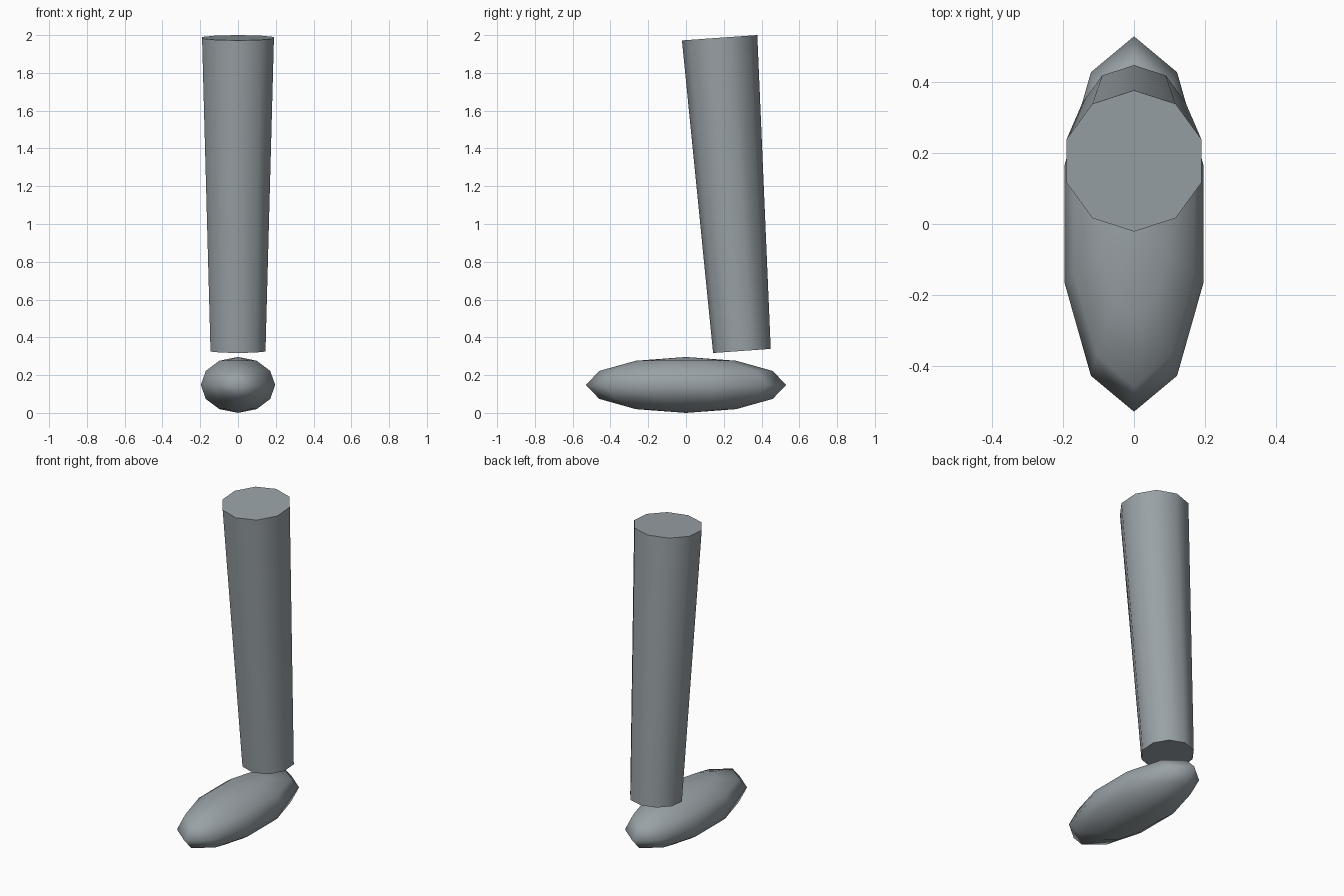
import bpy
import math

if "Cube" in bpy.data.objects:
    bpy.data.objects.remove(bpy.data.objects["Cube"])

# Slate grey finish shared by both parts
slate = bpy.data.materials.new("slate_grey")
slate.diffuse_color = (0.32, 0.36, 0.38, 1)
slate.use_nodes = True
slate.node_tree.nodes["Principled BSDF"].inputs["Base Color"].default_value = slate.diffuse_color


def finish(name, angle):
    obj = bpy.context.object
    obj.name = name
    obj.data.materials.append(slate)
    bpy.ops.object.transform_apply(location=False, rotation=True, scale=True)
    bpy.ops.object.shade_smooth_by_angle(angle=math.radians(angle))
    return obj


# Foot: low-poly ball stretched front to back
bpy.ops.mesh.primitive_uv_sphere_add(segments=10, ring_count=6, radius=1,
                                     location=(0, 0, 0.148))
bpy.context.object.scale = (0.207, 0.53, 0.148)
finish("foot", 180)

# Shin: tapered ten-sided tube, leaning back towards the heel at its lower end
top_y, top_z = 0.178, 1.986
low_y, low_z = 0.296, 0.328
dy, dz = top_y - low_y, top_z - low_z
bpy.ops.mesh.primitive_cone_add(vertices=10, radius1=0.153, radius2=0.2,
                                depth=math.hypot(dy, dz),
                                location=(0, (top_y + low_y) / 2, (top_z + low_z) / 2),
                                rotation=(math.atan2(-dy, dz), 0, 0))
finish("shin", 45)
